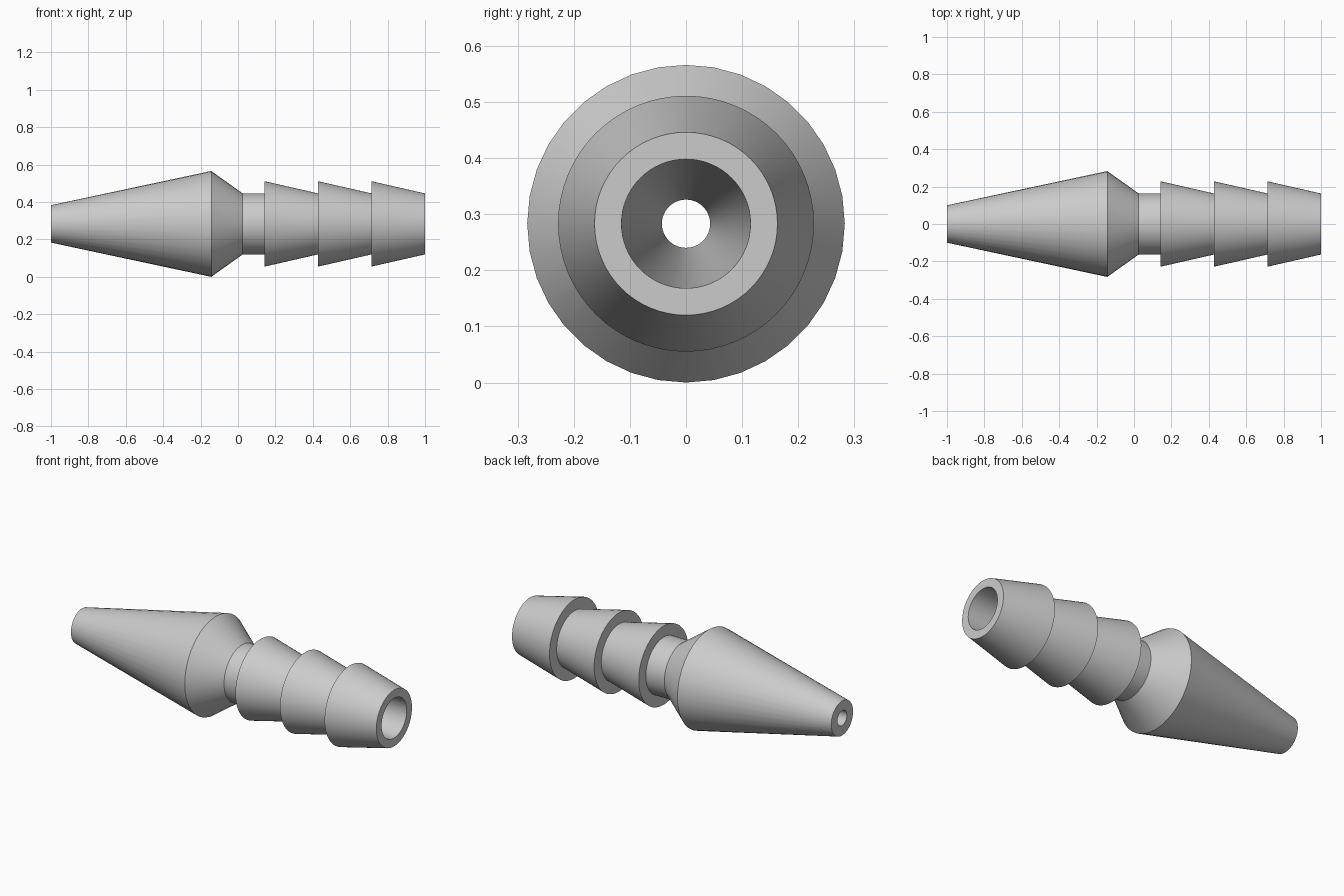
import bpy
import math

cube = bpy.data.objects.get("Cube")
if cube:
    bpy.data.objects.remove(cube, do_unlink=True)

AXIS_Z = 0.283

grey = bpy.data.materials.new("plain grey")
grey.use_nodes = True
colour = (0.6, 0.6, 0.6, 1)
grey.diffuse_color = colour
grey.node_tree.nodes["Principled BSDF"].inputs["Base Color"].default_value = colour


def lathe(name, profile, sides):
    """Turn an (x, radius) profile, ordered from -x to +x outside, about the x axis."""
    verts, faces = [], []
    for x, r in profile:
        for i in range(sides):
            a = math.tau * i / sides
            verts.append((x, r * math.sin(a), r * math.cos(a)))
    for ring in range(len(profile) - 1):
        for i in range(sides):
            j = (i + 1) % sides
            a, b = ring * sides, (ring + 1) * sides
            faces.append((a + i, a + j, b + j, b + i))
    mesh = bpy.data.meshes.new(name)
    mesh.from_pydata(verts, [], faces)
    mesh.flip_normals()
    mesh.materials.append(grey)
    obj = bpy.data.objects.new(name, mesh)
    obj.location.z = AXIS_Z
    bpy.context.collection.objects.link(obj)
    bpy.ops.object.select_all(action='DESELECT')
    obj.select_set(True)
    bpy.context.view_layer.objects.active = obj
    bpy.ops.object.shade_smooth_by_angle(angle=math.radians(25))
    return obj


TIP_BORE, END_BORE, NECK, BARB = 0.043, 0.115, 0.163, 0.228

# Tapered nose with its end ring and the steep shoulder behind it
lathe("tapered_nose",
      [(-1, TIP_BORE), (-1, 0.1), (-0.143, AXIS_Z), (0.025, NECK)], 36)

# Neck, three hose barbs, and end ring
stem = [(0.02, NECK)]
for k in range(3):
    start = 0.143 + k * 0.2857
    stem += [(start, NECK), (start, BARB)]
stem += [(1, NECK), (1, END_BORE)]
lathe("barbed_stem", stem, 64)

# Tapering bore through the whole length
lathe("bore", [(1, END_BORE), (-1, TIP_BORE)], 64)
